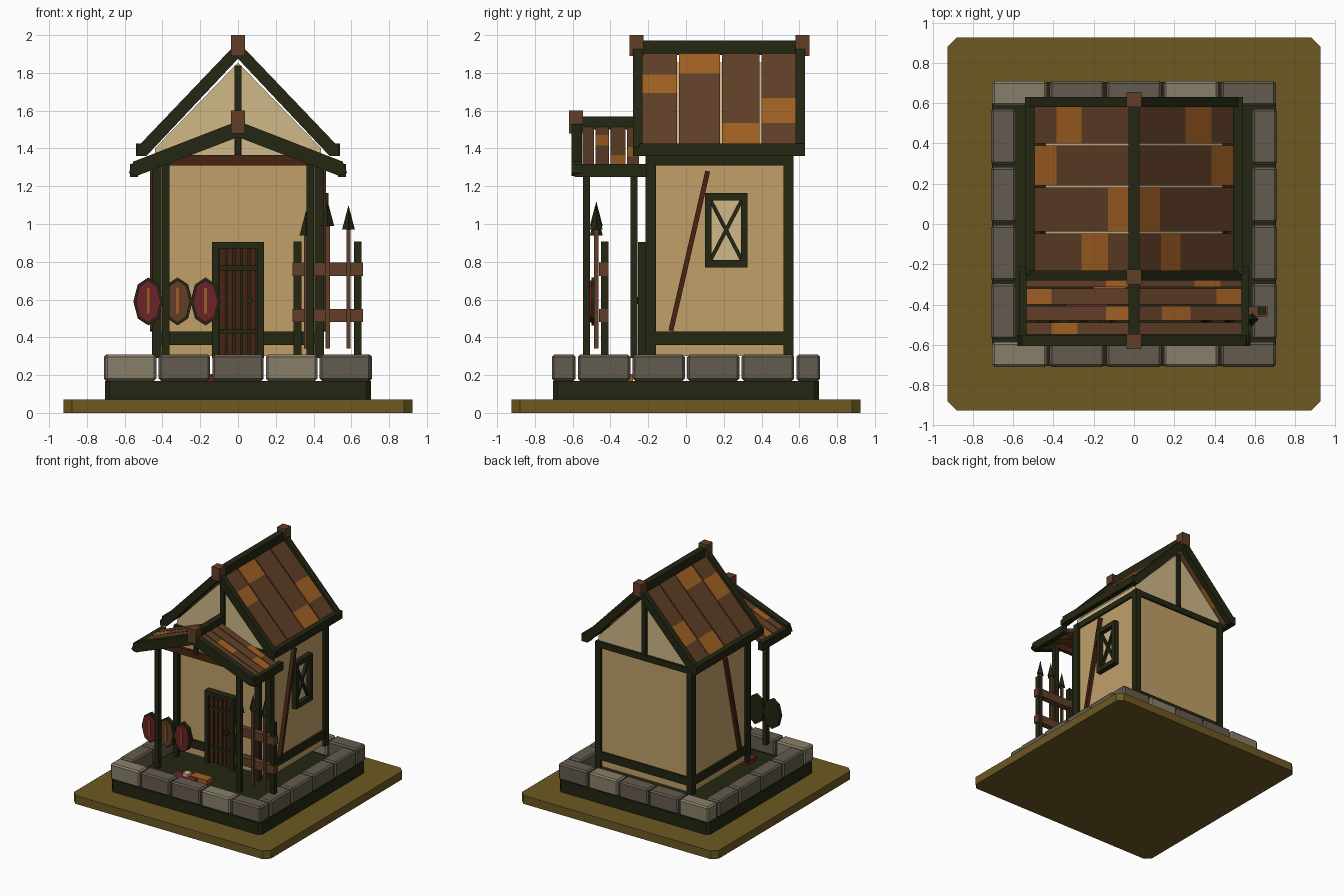
import bpy, bmesh, math
from mathutils import Vector

if "Cube" in bpy.data.objects:
    bpy.data.objects.remove(bpy.data.objects["Cube"])


def mat(name, rgb):
    m = bpy.data.materials.new(name)
    lin = [(c / 255 / 12.92) if c < 10 else ((c / 255 + 0.055) / 1.055) ** 2.4 for c in rgb]
    m.diffuse_color = (*lin, 1)
    m.use_nodes = True
    m.node_tree.nodes["Principled BSDF"].inputs["Base Color"].default_value = m.diffuse_color
    return m


OLIVE = mat("olive ground", (108, 88, 34))
DARK = mat("dark timber", (36, 38, 18))
STONE = mat("grey stone", (100, 91, 78))
PALE = mat("pale stone", (136, 127, 104))
TAN = mat("tan plaster", (192, 160, 105))
CREAM = mat("cream plaster", (208, 184, 136))
BROWN = mat("brown wood", (97, 63, 39))
ORANGE = mat("orange wood", (160, 95, 35))
RED = mat("dark red", (108, 35, 39))
RUSSET = mat("russet wood", (70, 37, 19))


def prism(name, pts, a, b, m, axis="y", bevel=0):
    """Extrude a 2D outline from a to b along an axis."""
    def place(p, t):
        return {"y": (p[0], t, p[1]), "x": (t, p[0], p[1]), "z": (p[0], p[1], t)}[axis]
    bm = bmesh.new()
    lo = [bm.verts.new(place(p, a)) for p in pts]
    hi = [bm.verts.new(place(p, b)) for p in pts]
    bm.faces.new(lo)
    bm.faces.new(hi)
    n = len(pts)
    for i in range(n):
        j = (i + 1) % n
        bm.faces.new((lo[i], lo[j], hi[j], hi[i]))
    bmesh.ops.recalc_face_normals(bm, faces=bm.faces)
    me = bpy.data.meshes.new(name)
    bm.to_mesh(me)
    bm.free()
    me.materials.append(m)
    ob = bpy.data.objects.new(name, me)
    bpy.context.collection.objects.link(ob)
    if bevel:
        mod = ob.modifiers.new("bevel", "BEVEL")
        mod.width, mod.segments = bevel, 1
    return ob


def box(name, x0, x1, y0, y1, z0, z1, m, bevel=0):
    return prism(name, [(x0, y0), (x1, y0), (x1, y1), (x0, y1)], z0, z1, m, "z", bevel)


def bar(p, q, w):
    """Outline of a straight bar of width w between two 2D points."""
    p, q = Vector(p), Vector(q)
    d = (q - p).normalized() * w / 2
    n = Vector((-d.y, d.x))
    return [p + n, q + n, q - n, p - n]


def chamfered(r, c):
    k = r - c
    return [(-k, -r), (k, -r), (r, -k), (r, k), (k, r), (-k, r), (-r, k), (-r, -k)]


def slope(s, x0, x1, apex, k, t):
    """Outline of a sloping board on side s, hanging from a ridge."""
    return [(s * x0, apex - k * x0), (s * x1, apex - k * x1),
            (s * x1, apex - k * x1 - t), (s * x0, apex - k * x0 - t)]


# Ground and plinth
prism("ground_plate", chamfered(0.925, 0.045), 0, 0.07, OLIVE, "z")
prism("plinth", chamfered(0.705, 0.025), 0.07, 0.17, DARK, "z")

# Ring of stones
for i in range(5):
    x = -0.71 + 0.284 * i
    for y in (-0.71, 0.585):
        box("end_stone", x + 0.006, x + 0.278, y, y + 0.125, 0.17, 0.308,
            PALE if i in (0, 3) else STONE, 0.012)
for i in range(4):
    y = -0.578 + 0.289 * i
    for x in (-0.71, 0.585):
        box("side_stone", x, x + 0.125, y + 0.006, y + 0.283, 0.17, 0.308, STONE, 0.012)

# House walls, gable and timber frame
box("walls", -0.435, 0.435, -0.195, 0.55, 0.30, 1.34, TAN)
prism("gable", [(-0.44, 1.34), (0.44, 1.34), (0.44, 1.40), (0, 1.855), (-0.44, 1.40)],
      -0.19, 0.545, CREAM)
for x in (-0.455, 0.405):
    for y in (-0.215, 0.515):
        box("corner_post", x, x + 0.05, y, y + 0.055, 0.29, 1.36, DARK)
for z0, z1, n in ((0.36, 0.43, "sill_beam"), (1.31, 1.36, "top_beam")):
    for y in (-0.21, 0.545):
        box(n, -0.43, 0.43, y, y + 0.02, z0, z1, DARK)
    for x in (-0.45, 0.43):
        box(n, x, x + 0.02, -0.19, 0.54, z0, z1, DARK)
for y in (-0.215, 0.54):
    box("king_post", -0.018, 0.018, y, y + 0.03, 1.36, 1.84, DARK)

# Main roof planks: y range, then orange patch range for right and left
rows = [(-0.235, -0.048, (0.135, 0.23), (0.13, 0.26)), (-0.038, 0.18, (0.02, 0.13), (0.03, 0.13)),
        (0.19, 0.39, (0.385, 0.505), (0.385, 0.505)), (0.40, 0.59, (0.255, 0.385), (0.26, 0.385))]
porch_rows = [(-0.548, -0.488, (0, 0), (0.28, 0.41)), (-0.48, -0.408, (0.14, 0.28), (0, 0.14)),
              (-0.40, -0.32, (0.41, 0.54), (0.41, 0.54)), (-0.312, -0.25, (0.30, 0.43), (0, 0.14))]


def roof(name, rows, xmax, apex, k):
    for y0, y1, right, left in rows:
        for s, (a, b) in ((1, right), (-1, left)):
            for x0, x1, m in ((0, a, BROWN), (a, b, ORANGE), (b, xmax, BROWN)):
                if x1 - x0 > 0.01:
                    prism(name, slope(s, x0, x1, apex, k, 0.035), y0, y1, m)


roof("roof_plank", rows, 0.51, 1.93, 1.03)
roof("porch_roof_plank", porch_rows, 0.545, 1.525, 0.39)

# Barge boards, eaves, ridges and finials
for s in (-1, 1):
    for y in (-0.28, 0.58):
        prism("barge_board", [(0, 1.965), (s * 0.535, 1.405), (s * 0.535, 1.36),
                              (s * 0.485, 1.36), (0, 1.875)], y, y + 0.05, DARK)
    prism("porch_barge_board", [(0, 1.545), (s * 0.555, 1.33), (s * 0.578, 1.27),
                                (s * 0.535, 1.255), (0, 1.46)], -0.605, -0.55, DARK)
    a, b = sorted((s * 0.495, s * 0.54))
    box("eave_beam", a, b, -0.25, 0.63, 1.36, 1.425, DARK)
    a, b = sorted((s * 0.53, s * 0.572))
    box("porch_eave_beam", a, b, -0.59, -0.21, 1.25, 1.318, DARK)
box("ridge_beam", -0.027, 0.027, -0.26, 0.62, 1.895, 1.972, DARK)
box("porch_ridge_beam", -0.027, 0.027, -0.59, -0.22, 1.50, 1.57, DARK)
for y, z0, z1 in ((-0.30, 1.89, 2.0), (0.58, 1.89, 2.0), (-0.62, 1.48, 1.60)):
    box("finial", -0.038, 0.038, y, y + 0.075, z0, z1, BROWN)

# Porch frame
for x in (-0.403, 0.363):
    for y in (-0.545, -0.295):
        box("porch_post", x, x + 0.04, y, y + 0.038, 0.29, 1.345, DARK)
box("porch_tie_beam", -0.38, 0.38, -0.535, -0.505, 1.31, 1.365, RUSSET)
box("porch_king_post", -0.016, 0.016, -0.575, -0.55, 1.365, 1.50, DARK)

# Door
box("door_back", -0.11, 0.11, -0.225, -0.19, 0.30, 0.88, DARK)
for x0, x1 in ((-0.138, -0.104), (0.1, 0.137)):
    box("door_jamb", x0, x1, -0.255, -0.19, 0.29, 0.905, DARK)
box("door_lintel", -0.138, 0.137, -0.255, -0.19, 0.868, 0.905, DARK)
for i in range(5):
    x = -0.10 + 0.04 * i
    box("door_plank", x + 0.003, x + 0.034, -0.235, -0.22, 0.30, 0.868, RUSSET)
for z in (0.42, 0.755):
    box("door_strap", -0.10, 0.10, -0.243, -0.23, z, z + 0.025, DARK)
prism("door_knob", [(0.062 + 0.02 * math.cos(t * math.pi / 3), 0.595 + 0.02 * math.sin(t * math.pi / 3))
                    for t in range(6)], -0.26, -0.23, DARK)

# Window on the right wall
for y0, y1, z0, z1 in ((0.10, 0.135, 0.77, 1.165), (0.29, 0.325, 0.77, 1.165),
                       (0.10, 0.325, 0.77, 0.81), (0.10, 0.325, 1.125, 1.165)):
    box("window_frame", 0.43, 0.478, y0, y1, z0, z1, DARK)
prism("window_cross", bar((0.125, 0.80), (0.30, 1.135), 0.02), 0.43, 0.462, DARK, "x")
prism("window_cross", bar((0.30, 0.80), (0.125, 1.135), 0.02), 0.43, 0.460, DARK, "x")
box("window_pane", 0.43, 0.44, 0.13, 0.295, 0.80, 1.13, CREAM)

# Diagonal braces on both side walls
for x in (-0.465, 0.433):
    prism("diagonal_brace", bar((-0.08, 0.435), (0.115, 1.28), 0.026), x, x + 0.032, RUSSET, "x")

# Shields


def ring(x, z, rx, rz):
    return [(x + rx * math.cos(t), z + rz * math.sin(t))
            for t in [math.pi / 8 + i * math.pi / 4 + math.pi / 8 for i in range(8)]]


for x, m in ((-0.475, RED), (-0.32, BROWN), (-0.172, RED)):
    prism("shield_rim", ring(x, 0.59, 0.079, 0.127), -0.50, -0.47, DARK)
    prism("shield_face", ring(x, 0.59, 0.066, 0.112), -0.508, -0.495, m)
    box("shield_stripe", x - 0.007, x + 0.007, -0.514, -0.506, 0.525, 0.66, ORANGE)

# Weapon rack with spears
for x in (0.295, 0.615):
    box("rack_post", x, x + 0.04, -0.45, -0.41, 0.29, 0.908, DARK)
for z in (0.48, 0.725):
    box("rack_rail", 0.288, 0.662, -0.46, -0.41, z, z + 0.07, BROWN)
for x, top in ((0.36, 1.07), (0.475, 1.12), (0.585, 1.10)):
    box("spear_shaft", x - 0.011, x + 0.011, -0.486, -0.464, 0.34, top - 0.12, BROWN)
    bpy.ops.mesh.primitive_cone_add(vertices=4, radius1=0.034, radius2=0, depth=0.13,
                                    location=(x, -0.475, top - 0.065))
    tip = bpy.context.object
    tip.name = "spear_tip"
    tip.data.materials.append(DARK)

# Small bundle on the porch floor
box("floor_cloth", -0.34, -0.13, -0.46, -0.33, 0.17, 0.20, RED)
box("floor_plank", -0.20, -0.04, -0.36, -0.28, 0.17, 0.205, ORANGE)
box("floor_cushion", -0.25, -0.20, -0.39, -0.33, 0.20, 0.225, CREAM)
